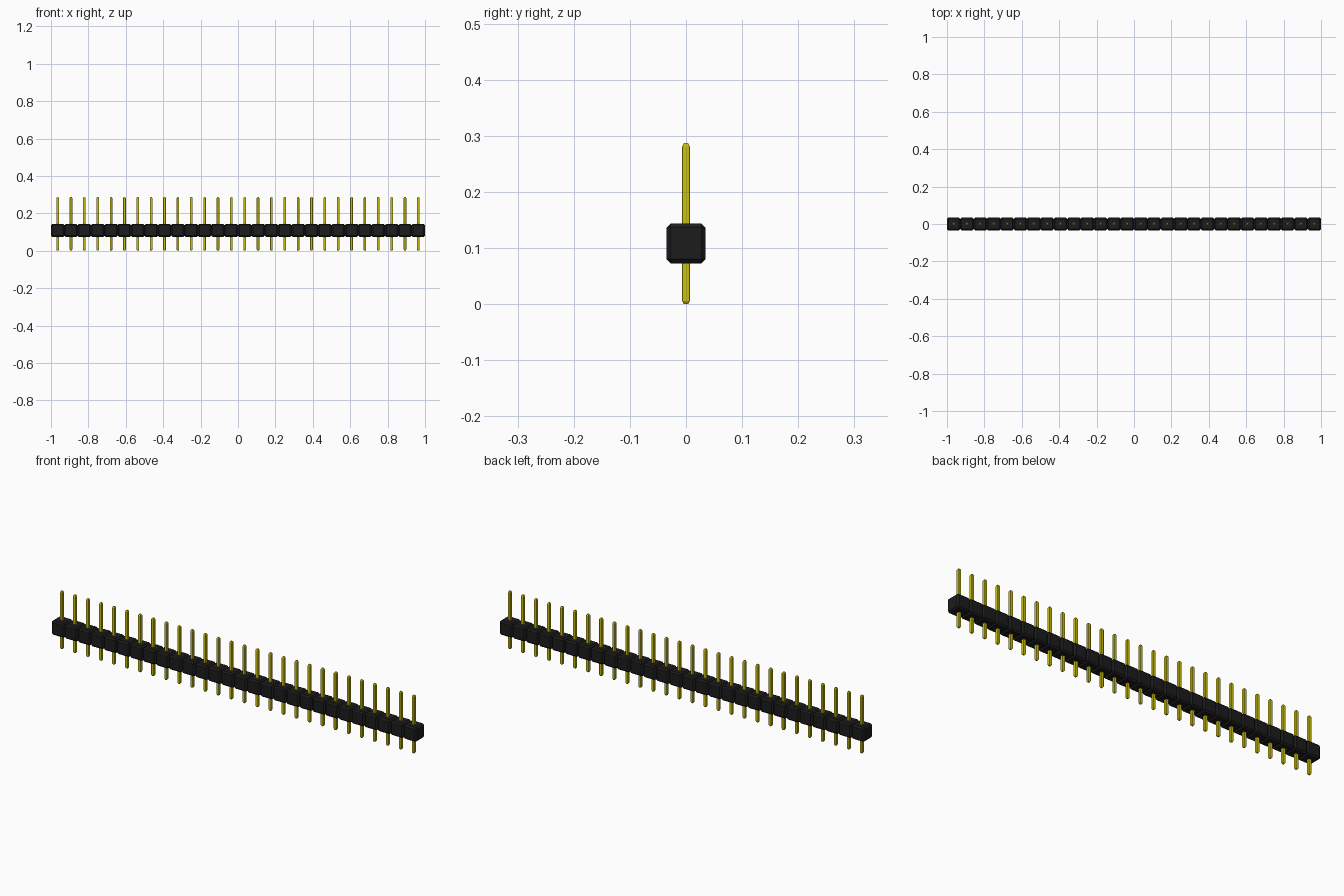
import bpy
import bmesh

if "Cube" in bpy.data.objects:
    bpy.data.objects.remove(bpy.data.objects["Cube"], do_unlink=True)

COUNT = 28
PITCH = 2 / COUNT
FIRST_X = -1 + PITCH / 2


def make_material(name, color):
    mat = bpy.data.materials.new(name)
    mat.use_nodes = True
    mat.diffuse_color = color
    shader = mat.node_tree.nodes["Principled BSDF"]
    shader.inputs["Base Color"].default_value = color
    shader.inputs["Roughness"].default_value = 0.6
    return mat


def chamfered_row(name, size, bottom, chamfer, mat, tip=None, tip_scale=1):
    """One chamfered box repeated along the row, with optional tapered ends."""
    bm = bmesh.new()
    bmesh.ops.create_cube(bm, size=1)
    bmesh.ops.scale(bm, vec=size, verts=bm.verts)
    bmesh.ops.bevel(bm, geom=bm.edges[:], offset=chamfer, segments=1,
                    profile=0.5, affect='EDGES')
    half = size[2] / 2
    if tip:
        for v in bm.verts:
            if abs(v.co.z) > half - chamfer / 2:
                # End cap shrinks towards the axis
                v.co.x *= tip_scale
                v.co.y *= tip_scale
            else:
                # Shoulder of the taper
                v.co.z = (half - tip) * (1 if v.co.z > 0 else -1)
    bmesh.ops.recalc_face_normals(bm, faces=bm.faces)
    mesh = bpy.data.meshes.new(name)
    bm.to_mesh(mesh)
    bm.free()
    mesh.materials.append(mat)
    obj = bpy.data.objects.new(name, mesh)
    obj.location = (FIRST_X, 0, bottom + half)
    bpy.context.collection.objects.link(obj)
    array = obj.modifiers.new("row", 'ARRAY')
    array.count = COUNT
    array.use_relative_offset = False
    array.use_constant_offset = True
    array.constant_offset_displace = (PITCH, 0, 0)


black = make_material("black plastic", (0.012, 0.012, 0.012, 1))
gold = make_material("yellow metal", (0.6, 0.53, 0.005, 1))

# Insulating blocks, side by side
chamfered_row("housing_blocks", (PITCH, 0.07, 0.071), 0.073, 0.0075, black)

# Thin square pins through the blocks, longer above than below
chamfered_row("pins", (0.014, 0.014, 0.287), 0, 0.001, gold, 0.006, 0.6)
